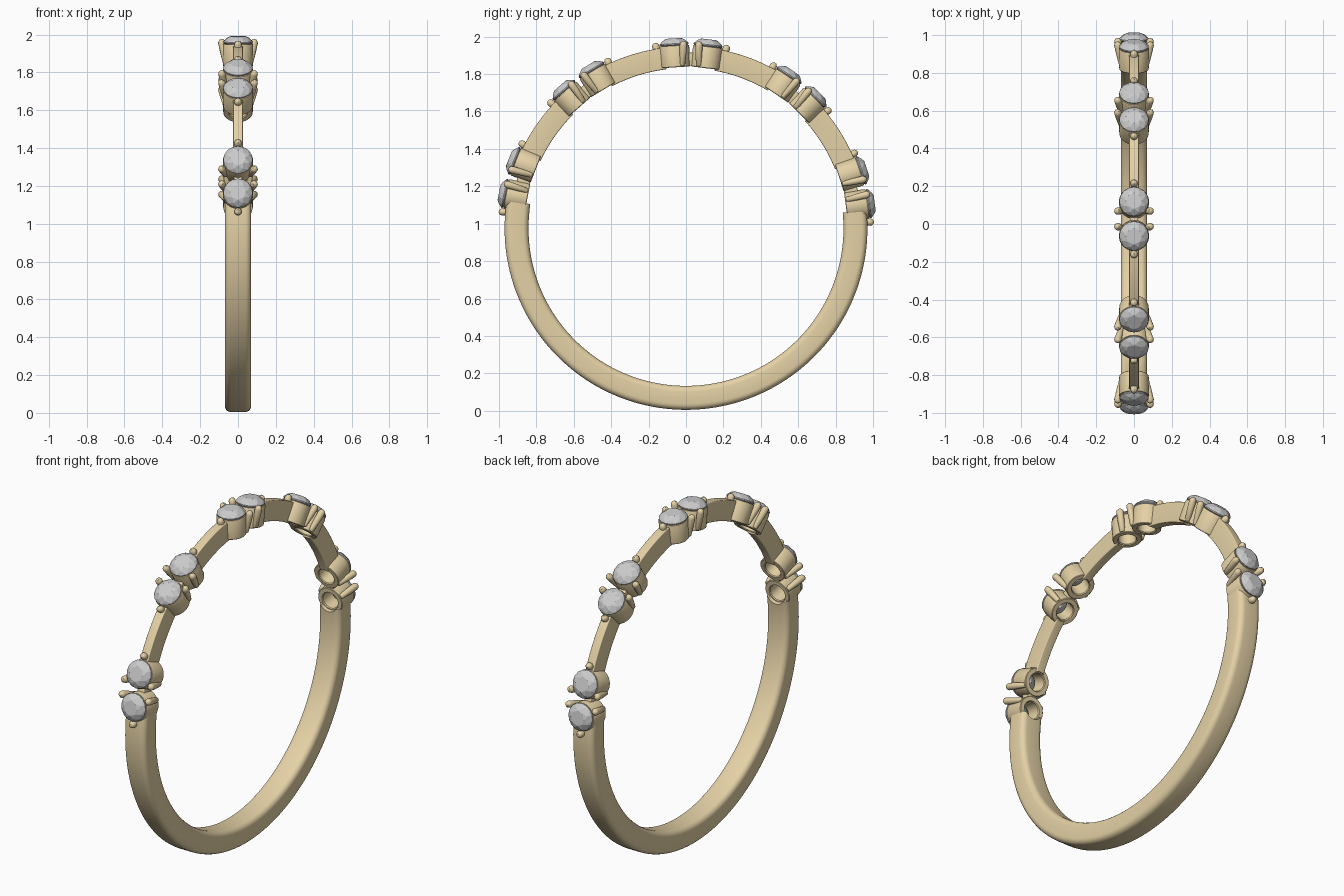
import bpy, bmesh
from math import sin, cos, pi, radians
from mathutils import Matrix, Vector

if "Cube" in bpy.data.objects:
    bpy.data.objects.remove(bpy.data.objects["Cube"])

ZC = 0.975                                   # ring centre height
PAIRS = [1.6 + 37.7 * k for k in range(-2, 3)]
HALF = 5.3                                   # half spacing of a stone pair (degrees)

gold = bpy.data.materials.new("gold")
gold.diffuse_color = (0.78, 0.64, 0.38, 1)
gold.use_nodes = True
gold.node_tree.nodes["Principled BSDF"].inputs["Base Color"].default_value = gold.diffuse_color


def frame(deg):
    """Local z points radially outward at this angle from the top."""
    return Matrix.Translation((0, 0, ZC)) @ Matrix.Rotation(-radians(deg), 4, 'X')


def finish(name, bm, mat=None, smooth=True):
    bmesh.ops.recalc_face_normals(bm, faces=bm.faces)
    me = bpy.data.meshes.new(name)
    bm.to_mesh(me)
    bm.free()
    ob = bpy.data.objects.new(name, me)
    bpy.context.collection.objects.link(ob)
    if mat:
        me.materials.append(mat)
    if smooth:
        bpy.ops.object.select_all(action='DESELECT')
        ob.select_set(True)
        bpy.context.view_layer.objects.active = ob
        bpy.ops.object.shade_smooth_by_angle(angle=radians(35))
    return ob


def skin(bm, rings, closed_path=False):
    n = len(rings[0])
    pairs = list(zip(rings, rings[1:]))
    if closed_path:
        pairs.append((rings[-1], rings[0]))
    for a, b in pairs:
        for i in range(n):
            j = (i + 1) % n
            bm.faces.new((a[i], a[j], b[j], b[i]))


def arc(bm, profile, a0, a1, steps):
    """Sweep an (x, radius) profile around the ring."""
    rings = []
    for s in range(steps + 1):
        m = frame(a0 + (a1 - a0) * s / steps)
        rings.append([bm.verts.new(m @ Vector((x, 0, r))) for x, r in profile])
    skin(bm, rings)
    bm.faces.new(rings[0])
    bm.faces.new(rings[-1])


def circle(bm, m, r, z, n, phase=0.0):
    return [bm.verts.new(m @ Vector((r * cos(2 * pi * (i + phase) / n),
                                     r * sin(2 * pi * (i + phase) / n), z))) for i in range(n)]


def box_profile(w, r0, r1, b):
    """Rounded rectangle cross-section."""
    pts = []
    for cx, cr, start in ((w - b, r1 - b, 0), (b - w, r1 - b, 90), (b - w, r0 + b, 180), (w - b, r0 + b, 270)):
        for k in range(6):
            t = radians(start + 18 * k)
            pts.append((cx + b * cos(t), cr + b * sin(t)))
    return pts


def cup(bm, m):
    prof = [(.048, .868), (.052, .863), (.075, .863), (.078, .866), (.080, .972),
            (.077, .978), (.070, .978), (.048, .950)]
    skin(bm, [circle(bm, m, r, z, 40) for r, z in prof], True)


def prong(bm, m, direction):
    """Tapered claw with a rounded tip."""
    d = Vector((cos(direction), sin(direction), 0))
    side = Vector((-d.y, d.x, 0))
    rings = []
    for off, z, r in ((.074, .868, .010), (.075, .872, .014), (.088, .93, .018), (.098, .978, .020),
                      (.099, .988, .018), (.099, .995, .013), (.098, 1.0, .006)):
        rings.append([bm.verts.new(m @ (d * (off + r * cos(2 * pi * i / 14)) + side * r * sin(2 * pi * i / 14)
                                        + Vector((0, 0, z)))) for i in range(14)])
    skin(bm, rings)
    bm.faces.new(rings[0])
    bm.faces.new(rings[-1])


def gem(bm, m):
    """Round brilliant: table, crown, girdle, pavilion."""
    table = circle(bm, m, .042, 1.018, 8)
    mid = circle(bm, m, .063, 1.008, 8, .5)
    top = circle(bm, m, .078, .990, 16)
    low = circle(bm, m, .078, .984, 16)
    tip = bm.verts.new(m @ Vector((0, 0, .915)))
    bm.faces.new(table)
    for i in range(8):
        j = (i + 1) % 8
        a, b, c = top[2 * i], top[2 * i + 1], top[(2 * i + 2) % 16]
        bm.faces.new((table[i], table[j], mid[i]))
        bm.faces.new((table[j], mid[i], c, mid[j]))
        bm.faces.new((mid[i], a, b))
        bm.faces.new((mid[i], b, c))
    skin(bm, [top, low])
    for i in range(16):
        bm.faces.new((low[i], low[(i + 1) % 16], tip))


# Stone settings, three claws per stone
holes = bmesh.new()
for n, mid in enumerate(PAIRS, 1):
    cups, claws, stones = bmesh.new(), bmesh.new(), bmesh.new()
    for s in (-1, 1):
        m = frame(mid + s * HALF)
        cup(cups, m)
        gem(stones, m)
        for k in range(3):
            prong(claws, m, s * pi / 2 + k * 2 * pi / 3)
        bmesh.ops.create_cone(holes, cap_ends=True, segments=40, radius1=.056, radius2=.056, depth=.3,
                              matrix=m @ Matrix.Translation((0, 0, .93)))
    finish(f"setting_cups_{n}", cups, gold)
    finish(f"claws_{n}", claws, gold)
    finish(f"stones_{n}", stones, smooth=False)
cutter = finish("hole_cutter", holes, smooth=False)
cutter.hide_render = True

# Wide lower band, thin bridges between pairs, short links inside pairs
lower = bmesh.new()
arc(lower, box_profile(.070, .842, .970, .032), PAIRS[-1] + HALF + 2, 360 + PAIRS[0] - HALF - 2, 110)
bridges = bmesh.new()
for a, b in zip(PAIRS, PAIRS[1:]):
    arc(bridges, box_profile(.026, .857, .973, .005), a + HALF + 1, b - HALF - 1, 28)
links = bmesh.new()
for a in PAIRS:
    arc(links, box_profile(.022, .870, .940, .005), a - HALF + 1, a + HALF - 1, 6)

for name, bm in (("lower_band", lower), ("upper_bridges", bridges), ("pair_links", links)):
    ob = finish(name, bm, gold)
    mod = ob.modifiers.new("holes", 'BOOLEAN')
    mod.operation, mod.solver, mod.object = 'DIFFERENCE', 'EXACT', cutter
    bpy.ops.object.modifier_apply(modifier=mod.name)
bpy.data.objects.remove(cutter)
